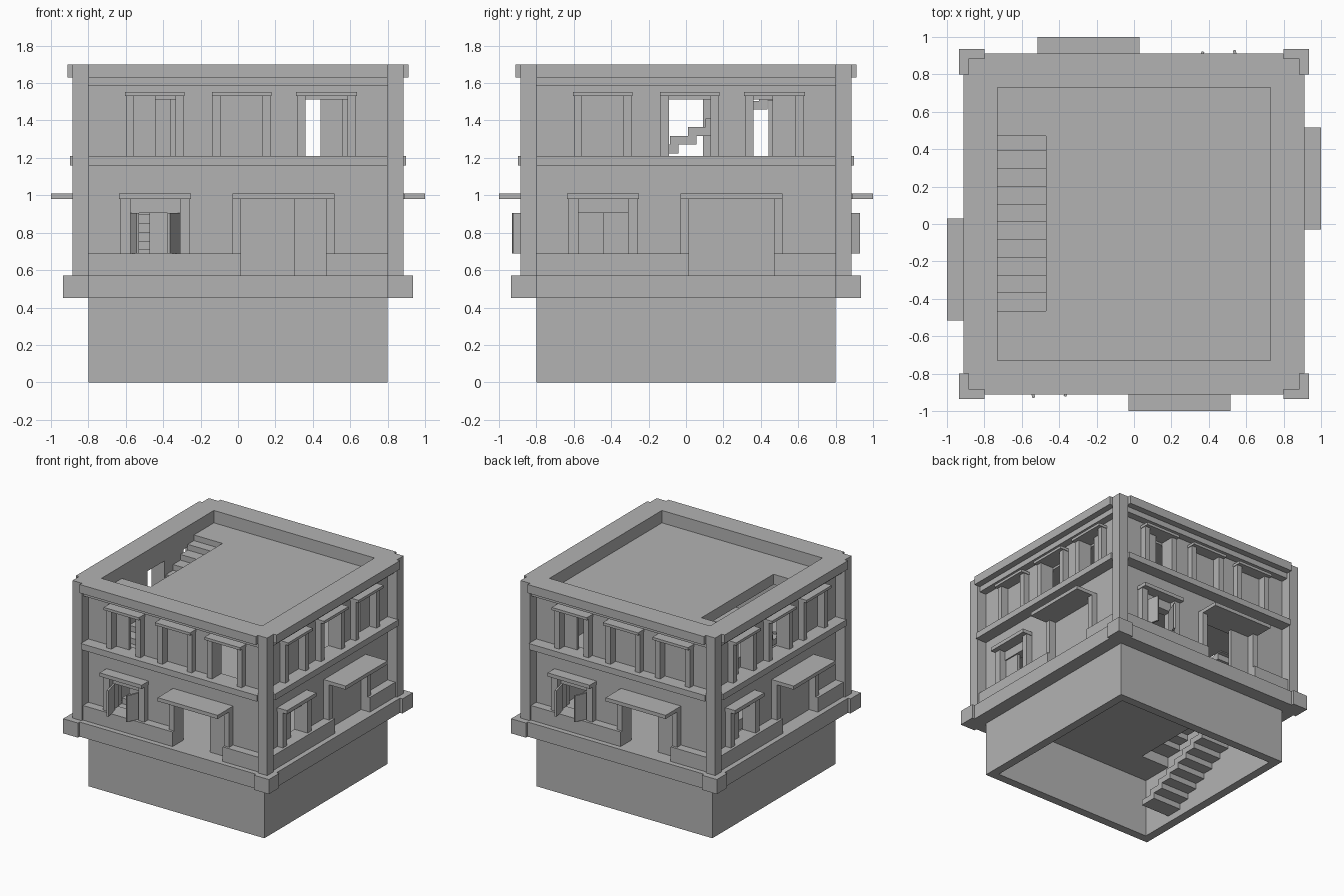
import bpy, bmesh, math
from mathutils import Matrix, Vector

cube = bpy.data.objects.get("Cube")
if cube:
    bpy.data.objects.remove(cube)

# One plain plaster colour
plaster = bpy.data.materials.new("grey_plaster")
plaster.use_nodes = True
GREY = (0.45, 0.45, 0.45, 1)
plaster.diffuse_color = GREY
plaster.node_tree.nodes["Principled BSDF"].inputs["Base Color"].default_value = GREY

OUT, IN = 0.80, 0.73            # wall faces
GROUND, SILL, TOP = 0.57, 1.21, 1.70
STOREY, SLAB = 0.514, 0.085


def add_box(bm, x, y, z, hinge=None, angle=0):
    """Box from three (low, high) ranges, optionally swung about a vertical hinge."""
    size = [b - a for a, b in (x, y, z)]
    mid = [(a + b) / 2 for a, b in (x, y, z)]
    m = Matrix.Translation(mid) @ Matrix.Diagonal((*size, 1))
    if hinge:
        h = Matrix.Translation(Vector(hinge))
        m = h @ Matrix.Rotation(angle, 4, 'Z') @ m
    bmesh.ops.create_cube(bm, size=1, matrix=m)


def make(name, boxes, turn=0):
    """Object made of several boxes, turned to its side of the building."""
    bm = bmesh.new()
    for b in boxes:
        add_box(bm, *b)
    bm.transform(Matrix.Rotation(math.radians(turn), 4, 'Z'))
    mesh = bpy.data.meshes.new(name)
    bm.to_mesh(mesh)
    bm.free()
    mesh.materials.append(plaster)
    obj = bpy.data.objects.new(name, mesh)
    bpy.context.collection.objects.link(obj)
    return obj


def proud(x, depth, z):
    """Box standing out from the wall face to the given depth."""
    return (x, (-depth, -OUT), z)


def pierced(z0, z1, openings):
    """Wall band with rectangular openings (x0, x1, bottom, top)."""
    boxes, x, y = [], -OUT, (-OUT, -IN)
    for a, b, low, high in openings:
        boxes.append(((x, a), y, (z0, z1)))
        if low > z0:
            boxes.append(((a, b), y, (z0, low)))
        boxes.append(((a, b), y, (high, z1)))
        x = b
    boxes.append(((x, IN), y, (z0, z1)))
    return boxes


def frame(outer, inner, depth, z):
    """Pair of jambs around an opening."""
    return [proud((outer[0], inner[0]), depth, z), proud((inner[1], outer[1]), depth, z)]


DOOR, DOOR_FRAME = (0.015, 0.47), (-0.03, 0.515)
WINDOW, WINDOW_FRAME = (-0.575, -0.31), (-0.63, -0.257)
UPPER = [(-0.555, -0.335), (-0.09, 0.13), (0.36, 0.585)]
HEAD, EAVE = 0.98, 1.53

# Closed upper panels per side: (window number, from fraction, to fraction)
PANELS = {
    "front": [(0, 0, 0.52), (1, 0, 1)],
    "left": [(0, 0, 1), (2, 0.45, 1)],
    "back": [(0, 0, 0.52), (1, 0, 1), (2, 0, 1)],
    "right": [(0, 0, 0.52), (2, 0, 1)],
}

for i, side in enumerate(("front", "left", "back", "right")):
    turn = 90 * i
    entrance = side in ("front", "back")

    # Walls with their openings
    make(side + "_wall",
         pierced(0, 1.1, [(*WINDOW, 0.69, 0.905), (*DOOR, GROUND, HEAD)])
         + pierced(1.1, TOP, [(*w, SILL, EAVE) for w in UPPER]), turn)

    # Base ledge, plinth and the horizontal mouldings
    full = (-OUT, OUT)
    make(side + "_base_ledge", [proud(full, 0.912, (0.45, GROUND))], turn)
    make(side + "_plinth", [proud((-OUT, DOOR[0]), 0.87, (GROUND, 0.69)),
                            proud((DOOR[1], OUT), 0.87, (GROUND, 0.69))], turn)
    make(side + "_floor_band", [proud(full, 0.898, (1.16, SILL))], turn)
    make(side + "_under_cornice", [proud(full, 0.86, (1.585, 1.63))], turn)
    make(side + "_cornice", [proud(full, 0.912, (1.63, TOP))], turn)

    # Corner post and its base block
    make(side + "_corner_post", [((OUT, 0.885), (-0.885, -OUT), (GROUND, TOP))], turn)
    make(side + "_corner_base", [((OUT, 0.935), (-0.935, -OUT), (0.45, GROUND))], turn)

    # Door surround and canopy
    make(side + "_door_frame", frame(DOOR_FRAME, DOOR, 0.85, (GROUND, HEAD)), turn)
    make(side + "_door_canopy", [proud(DOOR_FRAME, 1.0, (HEAD, 1.01))], turn)
    leaf = (0.30 if entrance else DOOR[0], DOOR[1])
    make(side + "_door_leaf", [(leaf, (-0.79, -0.76), (GROUND, HEAD))], turn)

    # Ground floor window
    make(side + "_window_frame", frame(WINDOW_FRAME, WINDOW, 0.85, (0.69, HEAD)), turn)
    make(side + "_window_canopy",
         [proud((WINDOW_FRAME[0] - 0.005, WINDOW_FRAME[1] + 0.005), 0.89, (HEAD, 1.01))], turn)
    if entrance:
        swing = [((0, 0.015), (-0.135, 0), (0.69, 0.905), (WINDOW[0], -OUT, 0), 0.24),
                 ((-0.015, 0), (-0.135, 0), (0.69, 0.905), (WINDOW[1], -OUT, 0), -0.40)]
        make(side + "_open_shutters", swing, turn)
    else:
        make(side + "_closed_shutter",
             [((WINDOW[0], -0.44), (-0.79, -0.765), (0.69, 0.905))], turn)

    # Upper windows
    jambs, hoods = [], []
    for a, b in UPPER:
        jambs += frame((a - 0.045, b + 0.045), (a, b), 0.85, (SILL, EAVE))
        hoods.append(proud((a - 0.05, b + 0.05), 0.88, (EAVE, 1.552)))
    make(side + "_upper_frames", jambs, turn)
    make(side + "_upper_hoods", hoods, turn)
    panels = []
    for n, f, g in PANELS[side]:
        a, b = UPPER[n]
        panels.append(((a + (b - a) * f, a + (b - a) * g), (-0.785, -0.76), (SILL, EAVE)))
    make(side + "_upper_shutters", panels, turn)

# Floor slabs with a stairwell, and a flight of steps below each
WELL_X, WELL_Y = (-IN, -0.47), (-0.465, 0.47)
STEPS, GOING = 10, 0.095
RISE = STOREY / (STEPS + 1)
for level, name in enumerate(("ground", "upper", "roof")):
    top = GROUND + STOREY * level
    z = (top - SLAB, top)
    make(name + "_slab", [((WELL_X[1], IN), (-IN, IN), z),
                          (WELL_X, (-IN, WELL_Y[0]), z),
                          (WELL_X, (WELL_Y[1], IN), z)])
    steps = []
    for n in range(STEPS):
        y = WELL_Y[0] + GOING * n
        tread = top - STOREY + RISE * (n + 1)
        steps.append((WELL_X, (y, min(y + 0.14, WELL_Y[1])), (tread - RISE, tread)))
    make(name + "_stairs", steps)
